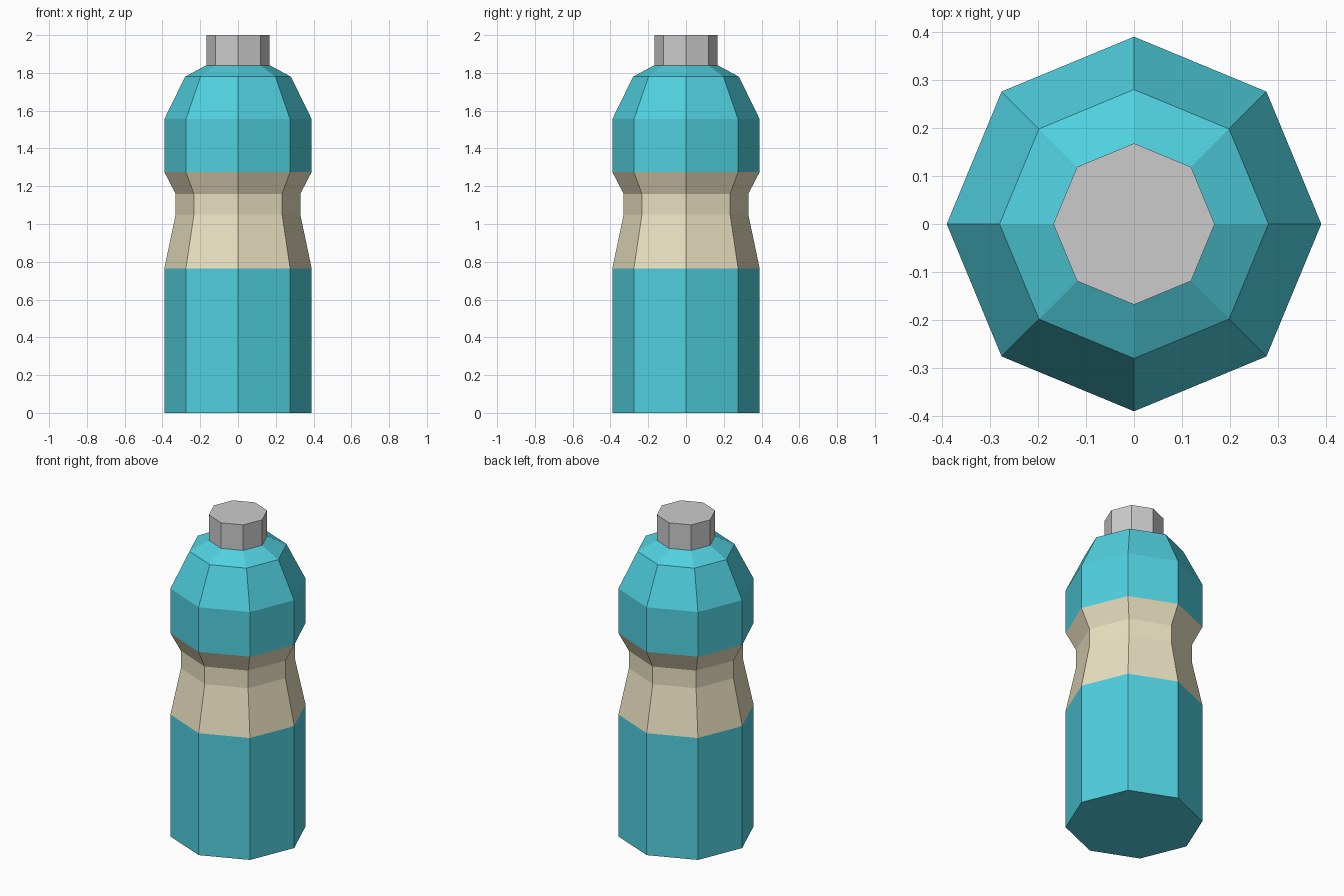
import bpy, bmesh
from math import cos, sin, tau

if "Cube" in bpy.data.objects:
    bpy.data.objects.remove(bpy.data.objects["Cube"])

SIDES = 8


def material(name, color):
    mat = bpy.data.materials.new(name)
    mat.diffuse_color = (*color, 1)
    mat.use_nodes = True
    mat.node_tree.nodes["Principled BSDF"].inputs["Base Color"].default_value = mat.diffuse_color
    return mat


def lathe(name, profile, mat=None, bottom=False, top=False):
    """Spin (radius, z) points into a flat-faced eight-sided shell."""
    bm = bmesh.new()
    rings = [[bm.verts.new((r * cos(tau * i / SIDES), r * sin(tau * i / SIDES), z))
              for i in range(SIDES)] for r, z in profile]
    for low, high in zip(rings, rings[1:]):
        for i in range(SIDES):
            j = (i + 1) % SIDES
            bm.faces.new((low[i], low[j], high[j], high[i]))
    if bottom:
        bm.faces.new(rings[0][::-1])
    if top:
        bm.faces.new(rings[-1])
    mesh = bpy.data.meshes.new(name)
    bm.to_mesh(mesh)
    bm.free()
    obj = bpy.data.objects.new(name, mesh)
    bpy.context.collection.objects.link(obj)
    if mat:
        mesh.materials.append(mat)
    return obj


teal = material("teal", (0.08, 0.63, 0.74))
cream = material("cream", (0.82, 0.75, 0.53))

# Lower body with closed base
lathe("lower_body", [(0.39, 0), (0.39, 0.765)], teal, bottom=True)

# Waisted grip band
lathe("grip_band", [(0.39, 0.765), (0.33, 1.05), (0.33, 1.16), (0.39, 1.275)], cream)

# Upper body tapering into the shoulder
lathe("upper_body", [(0.39, 1.275), (0.39, 1.555), (0.28, 1.78), (0.168, 1.84)], teal)

# Cap
lathe("cap", [(0.168, 1.84), (0.168, 2.0)], top=True)
